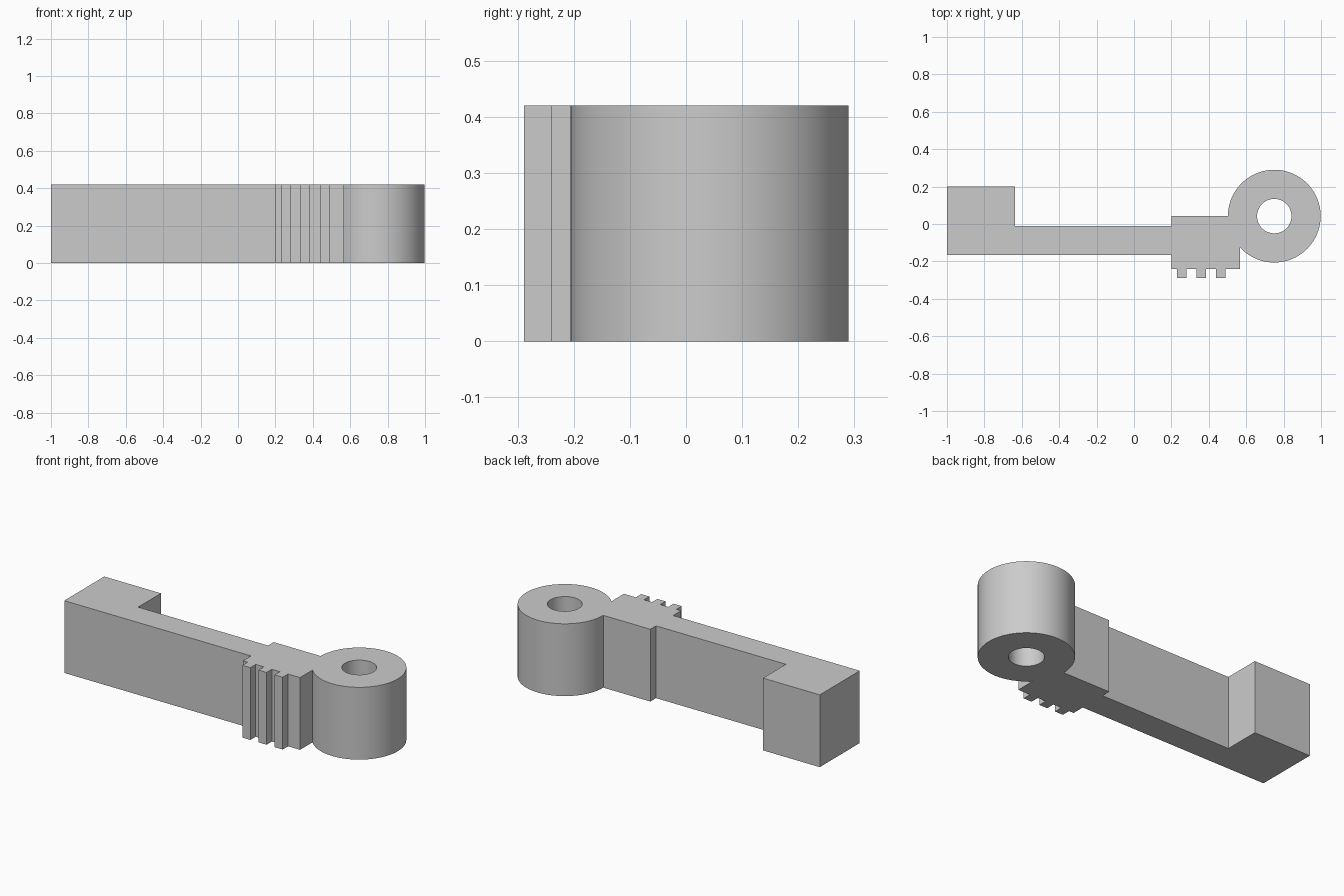
import bpy
import bmesh
from math import cos, sin, pi, atan2, sqrt
from mathutils import Vector

cube = bpy.data.objects.get("Cube")
if cube:
    bpy.data.objects.remove(cube, do_unlink=True)

HEIGHT = 0.42
CENTRE = Vector((0.75, 0.042))
RING_R, HOLE_R = 0.248, 0.092
BLOCK_L, BLOCK_R, BLOCK_FRONT, TOOTH_FRONT = 0.2, 0.567, -0.24, -0.289
ARM_FRONT, ARM_BACK = -0.167, -0.01


def arc(radius, start, end, steps):
    """Points on an arc about the ring centre."""
    return [CENTRE + radius * Vector((cos(a), sin(a)))
            for a in (start + (end - start) * i / steps for i in range(steps + 1))]


def extrude_outline(name, loops, height, material):
    """Fill closed loops (outline first, then holes) and extrude upward."""
    bm = bmesh.new()
    edges = []
    for loop in loops:
        verts = [bm.verts.new((p[0], p[1], 0)) for p in loop]
        edges += [bm.edges.new((v, verts[i - 1])) for i, v in enumerate(verts)]
    bmesh.ops.triangle_fill(bm, edges=edges, use_beauty=True, normal=(0, 0, 1))
    result = bmesh.ops.extrude_face_region(bm, geom=bm.faces[:], use_keep_orig=True)
    top = [v for v in result["geom"] if isinstance(v, bmesh.types.BMVert)]
    bmesh.ops.translate(bm, verts=top, vec=(0, 0, height))
    bmesh.ops.recalc_face_normals(bm, faces=bm.faces[:])
    mesh = bpy.data.meshes.new(name)
    bm.to_mesh(mesh)
    bm.free()
    mesh.materials.append(material)
    obj = bpy.data.objects.new(name, mesh)
    bpy.context.collection.objects.link(obj)
    return obj


# Plain grey
grey = bpy.data.materials.new("plain grey")
grey.use_nodes = True
colour = (0.6, 0.6, 0.6, 1)
grey.diffuse_color = colour
grey.node_tree.nodes["Principled BSDF"].inputs["Base Color"].default_value = colour

# Arm with the square end pad
outline = [(BLOCK_L, CENTRE.y), (BLOCK_L, ARM_BACK), (-0.635, ARM_BACK),
           (-0.635, 0.2), (-1, 0.2), (-1, ARM_FRONT), (BLOCK_L, ARM_FRONT),
           (BLOCK_L, BLOCK_FRONT)]

# Row of three teeth on the front of the block
for i in range(3):
    left = 0.23 + 0.104 * i
    right = left + 0.052
    outline += [(left, BLOCK_FRONT), (left, TOOTH_FRONT),
                (right, TOOTH_FRONT), (right, BLOCK_FRONT)]
outline.append((BLOCK_R, BLOCK_FRONT))

# Round eye, from the block's right side round to its back edge
dx = BLOCK_R - CENTRE.x
start = atan2(-sqrt(RING_R ** 2 - dx ** 2), dx)
outline += arc(RING_R, start, pi, 72)

# Pivot hole
hole = arc(HOLE_R, 0, 2 * pi, 48)[:-1]

body = extrude_outline("toothed_lever_arm", [outline, hole], HEIGHT, grey)
bpy.context.view_layer.objects.active = body
body.select_set(True)
bpy.ops.object.shade_smooth_by_angle(angle=pi / 6)
